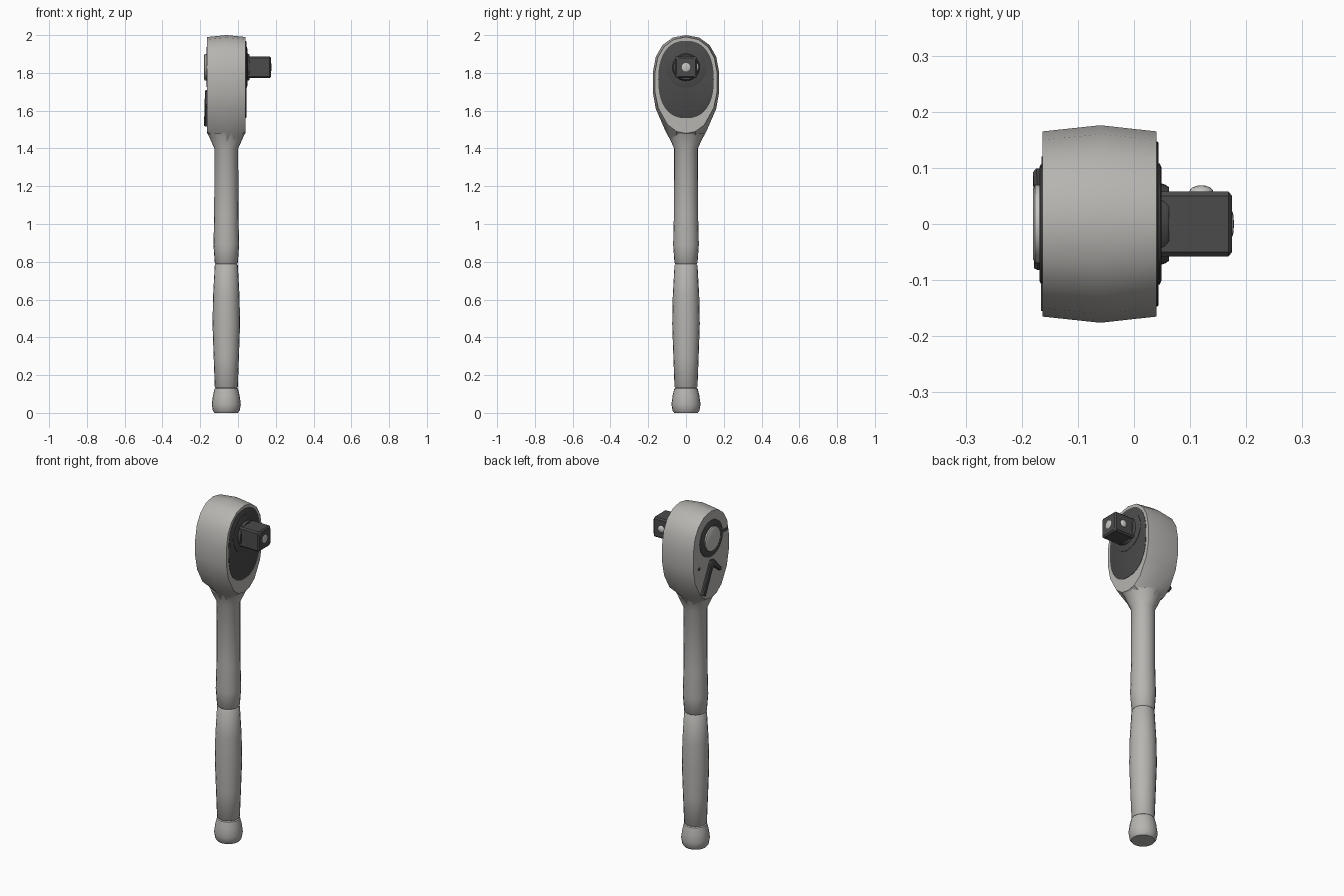
import bpy, bmesh, math
from mathutils import Vector

if "Cube" in bpy.data.objects:
    bpy.data.objects.remove(bpy.data.objects["Cube"])


def material(name, rgb):
    m = bpy.data.materials.new(name)
    m.diffuse_color = (*rgb, 1)
    m.use_nodes = True
    m.node_tree.nodes["Principled BSDF"].inputs["Base Color"].default_value = m.diffuse_color
    return m


STEEL = material("satin_steel", (0.47, 0.46, 0.44))
BRIGHT = material("bright_steel", (0.56, 0.56, 0.54))
DARK = material("dark_metal", (0.07, 0.07, 0.07))


def finish(name, bm, mat, angle=32):
    bmesh.ops.recalc_face_normals(bm, faces=bm.faces)
    me = bpy.data.meshes.new(name)
    bm.to_mesh(me)
    bm.free()
    me.materials.append(mat)
    ob = bpy.data.objects.new(name, me)
    bpy.context.collection.objects.link(ob)
    bpy.ops.object.select_all(action='DESELECT')
    ob.select_set(True)
    bpy.context.view_layer.objects.active = ob
    bpy.ops.object.shade_smooth_by_angle(angle=math.radians(angle))
    return ob


def loft(name, rings, mat, angle=32):
    """Skin a stack of equal-length point rings and cap both ends."""
    bm = bmesh.new()
    vs = [[bm.verts.new(p) for p in r] for r in rings]
    n = len(vs[0])
    for a, b in zip(vs, vs[1:]):
        for i in range(n):
            j = (i + 1) % n
            bm.faces.new((a[i], a[j], b[j], b[i]))
    bm.faces.new(vs[0])
    bm.faces.new(vs[-1])
    return finish(name, bm, mat, angle)


def turn_z(name, profile, mat, cx, n=20):
    ang = [2 * math.pi * i / n for i in range(n)]
    return loft(name, [[(cx + r * math.cos(a), r * math.sin(a), z) for a in ang]
                       for r, z in profile], mat, 40)


def turn_x(name, profile, mat, cz, n=28):
    ang = [2 * math.pi * i / n for i in range(n)]
    return loft(name, [[(x, r * math.cos(a), cz + r * math.sin(a)) for a in ang]
                       for r, x in profile], mat)


def mirrored(half, x):
    full = half + [(-y, z) for y, z in half[-2:0:-1]]
    return [(x, y, z) for y, z in full]


CX, DZ = -0.062, 1.83   # handle axis, drive height

# Handle: end knob, grip, shank and flared neck
turn_z("handle", [
    (0.062, 0.0), (0.071, 0.012), (0.077, 0.045), (0.071, 0.09), (0.062, 0.128),
    (0.056, 0.132), (0.061, 0.138), (0.067, 0.30), (0.073, 0.47), (0.070, 0.62),
    (0.061, 0.782), (0.056, 0.788), (0.061, 0.794), (0.068, 0.89), (0.064, 1.05),
    (0.063, 1.40), (0.099, 1.48)], STEEL, CX)

# Head: pear-shaped body, widest at mid thickness
mid = [(0, 2.0), (.07, 1.987), (.125, 1.947), (.16, 1.885), (.176, 1.80),
       (.176, 1.70), (.16, 1.61), (.11, 1.495), (.06, 1.40), (0, 1.40)]
side = [(0, 1.99), (.065, 1.977), (.117, 1.937), (.15, 1.88), (.165, 1.80),
        (.165, 1.70), (.147, 1.615), (.097, 1.525), (.05, 1.49), (0, 1.48)]
loft("head", [mirrored(side, -0.163), mirrored(mid, -0.06), mirrored(side, 0.04)],
     STEEL, 40)


# Oval cover plate on the drive side
def oval(x, s, n=40):
    out = []
    for i in range(n):
        c, d = math.cos(2 * math.pi * i / n), math.sin(2 * math.pi * i / n)
        out.append((x, 0.147 * s * math.copysign(abs(c) ** 0.85, c),
                    1.765 + 0.205 * s * math.copysign(abs(d) ** 0.85, d)))
    return out


loft("cover_plate", [oval(0.03, 1), oval(0.042, 1), oval(0.044, 0.98)], DARK)

# Drive boss, collar and square drive
turn_x("drive_boss", [(.108, .035), (.108, .046), (.100, .049)], DARK, DZ)
turn_x("drive_collar", [(.075, .04), (.070, .056), (.066, .062)], DARK, DZ)


def square(x, h, c):
    pts = [(h, h - c), (h - c, h), (c - h, h), (h, c - h)]
    ring = [(h, c - h), (h, h - c), (h - c, h), (c - h, h),
            (-h, h - c), (-h, c - h), (c - h, -h), (h - c, -h)]
    return [(x, y, DZ + z) for y, z in ring]


loft("square_drive", [square(.045, .058, .008), square(.168, .058, .008),
                      square(.175, .050, .008)], DARK, 20)


# Detent ball on the side, release pin on the end
def ball(name, centre, radii):
    bm = bmesh.new()
    bmesh.ops.create_uvsphere(bm, u_segments=16, v_segments=10, radius=1)
    bmesh.ops.scale(bm, vec=radii, verts=bm.verts)
    bmesh.ops.translate(bm, vec=centre, verts=bm.verts)
    finish(name, bm, BRIGHT, 60)


ball("detent_ball", (0.12, 0.056, DZ), (0.022, 0.013, 0.022))
ball("release_pin", (0.174, 0, DZ), (0.004, 0.024, 0.024))

# Release button with its dark ring on the back
turn_x("button_ring", [(.106, -.155), (.106, -.166), (.102, -.168)], DARK, DZ)
turn_x("release_button", [(.070, -.16), (.070, -.176), (.062, -.180)], BRIGHT, DZ)


# Direction lever: two tapered arms meeting at a pivot
def arm(name, start, end, w0, w1, h0, h1):
    a, b = Vector(start), Vector(end)
    d = (b - a).normalized()
    s = Vector((-d.y, d.x))
    rings = []
    for t, f in ((0, 0), (1, 1)):
        p = a.lerp(b, t)
        w, h = w0 + (w1 - w0) * f, h0 + (h1 - h0) * f
        prof = [(-w, -.155), (-w, -h + .006), (-w * .6, -h), (w * .6, -h),
                (w, -h + .006), (w, -.155)]
        rings.append([(x, p.x + s.x * k, p.y + s.y * k) for k, x in prof])
    loft(name, rings, DARK)


arm("lever_long_arm", (-0.008, 1.70), (0.083, 1.525), .021, .018, .174, .180)
arm("lever_short_arm", (-0.005, 1.69), (-0.075, 1.625), .018, .010, .174, .178)
turn_x("lever_pivot", [(.026, -.155), (.026, -.172), (.020, -.176)], DARK, 1.68, 16)

# Small index marks on the back face
arm("index_mark", (-0.105, DZ), (-0.155, DZ), .012, .012, .166, .166)
turn_x("index_dot", [(.010, -.155), (.010, -.165)], DARK, 1.70 - 0.01, 12).location.y = 0.11
